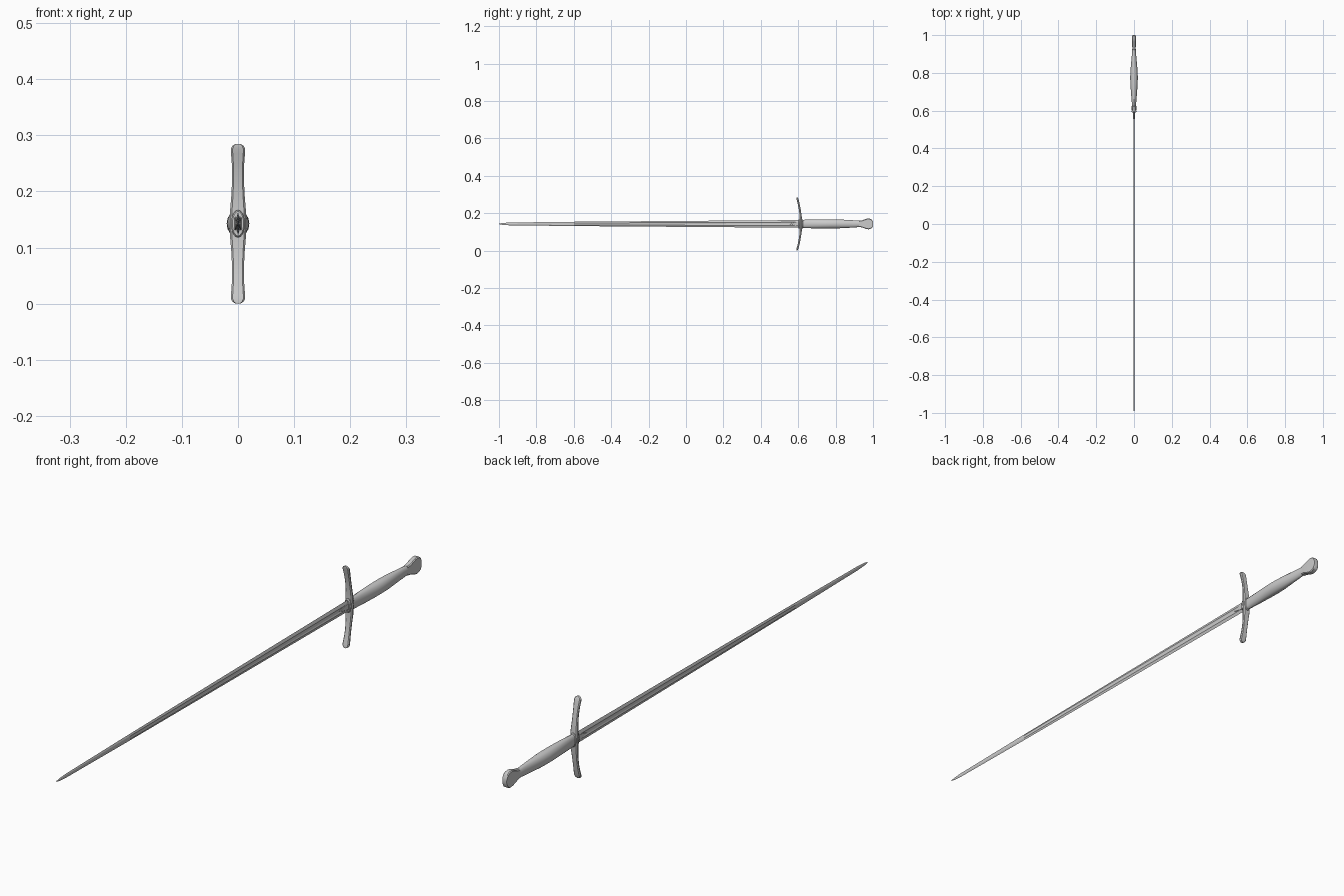
import bpy, bmesh, math

ZC = 0.1425  # height of the sword's long axis


def loft(name, rings, angle=35):
    """Skin a list of equal-length vertex rings and cap both ends."""
    bm = bmesh.new()
    loops = [[bm.verts.new(p) for p in ring] for ring in rings]
    n = len(loops[0])
    for a, b in zip(loops, loops[1:]):
        for i in range(n):
            j = (i + 1) % n
            bm.faces.new((a[i], a[j], b[j], b[i]))
    bm.faces.new(loops[0][::-1])
    bm.faces.new(loops[-1])
    bmesh.ops.recalc_face_normals(bm, faces=bm.faces)
    me = bpy.data.meshes.new(name)
    bm.to_mesh(me)
    bm.free()
    ob = bpy.data.objects.new(name, me)
    bpy.context.collection.objects.link(ob)
    bpy.context.view_layer.objects.active = ob
    ob.select_set(True)
    bpy.ops.object.shade_smooth_by_angle(angle=math.radians(angle))
    ob.select_set(False)
    return ob


def oval(y, hx, hz, n=16):
    return [(hx * math.cos(2 * math.pi * i / n), y,
             ZC + hz * math.sin(2 * math.pi * i / n)) for i in range(n)]


def chamfered(y, hx, hz, c=0.003):
    pts = [(hx - c, hz), (hx, hz - c), (hx, c - hz), (hx - c, -hz),
           (c - hx, -hz), (-hx, c - hz), (-hx, hz - c), (c - hx, hz)]
    return [(x, y, ZC + z) for x, z in pts]


def blade_ring(y, hz, t, groove):
    # sharp edges, two ridges and a shallow fuller on each face
    half = [(0, 1), (t, 0.45), (t * groove, 0.2), (t * groove, -0.2), (t, -0.45)]
    pts = half + [(-x, -s) for x, s in half]
    return [(x, y, ZC + s * hz) for x, s in pts]


# blade, tapering to a rounded point
loft("blade", [blade_ring(*s) for s in (
    (-1.0, 0.0015, 0.0008, 1), (-0.985, 0.0045, 0.0015, 1),
    (-0.95, 0.0072, 0.002, 1), (-0.6, 0.0115, 0.0028, 0.95),
    (0.0, 0.016, 0.0035, 0.6), (0.62, 0.0205, 0.004, 0.5))], 10)

# grip, swelling in the middle
loft("grip", [oval(*s) for s in (
    (0.612, 0.0095, 0.0215), (0.64, 0.0115, 0.0225), (0.69, 0.0155, 0.0238),
    (0.74, 0.0192, 0.0243), (0.775, 0.0202, 0.0243), (0.81, 0.019, 0.0238),
    (0.86, 0.0145, 0.0215), (0.90, 0.011, 0.019), (0.94, 0.0085, 0.016))])

# collar rings where the grip meets the guard
for i, y in enumerate((0.606, 0.621)):
    loft(f"collar_{i + 1}", [oval(y - 0.005, 0.010, 0.022), oval(y - 0.002, 0.0125, 0.0245),
                             oval(y + 0.002, 0.0125, 0.0245), oval(y + 0.005, 0.010, 0.022)])

# flared flat pommel with rounded butt
loft("pommel", [chamfered(*s) for s in (
    (0.925, 0.0085, 0.0165), (0.94, 0.0095, 0.0185), (0.965, 0.0095, 0.0275),
    (0.975, 0.0095, 0.029), (0.985, 0.0095, 0.0275), (0.994, 0.0095, 0.022),
    (0.9985, 0.0090, 0.013), (1.0, 0.0080, 0.006))], 30)

# crossguard: flat bar bowed towards the point, with widened round ends
half_guard = [(0.0, 0.0145, 0.0075), (0.025, 0.0140, 0.0065), (0.055, 0.0115, 0.0052),
              (0.085, 0.0105, 0.0050), (0.11, 0.0112, 0.0052), (0.126, 0.0125, 0.0054),
              (0.134, 0.0125, 0.0052), (0.139, 0.0098, 0.0045), (0.1425, 0.004, 0.003)]
stations = [(-d, w, t) for d, w, t in half_guard[:0:-1]] + half_guard
guard = []
for d, w, t in stations:
    y0 = 0.615 - 0.022 * (d / 0.1425) ** 2
    guard.append([(w * sx, y0 + t * sy, ZC + d) for sx, sy in (
        (1, 0.4), (0.75, 1), (-0.75, 1), (-1, 0.4),
        (-1, -0.4), (-0.75, -1), (0.75, -1), (1, -0.4))])
loft("crossguard", guard)

# pointed langet lying on both faces of the blade
loft("langet", [chamfered(y, x, z, 0.0008) for y, x, z in (
    (0.555, 0.0042, 0.0015), (0.585, 0.005, 0.009), (0.61, 0.007, 0.013))])
